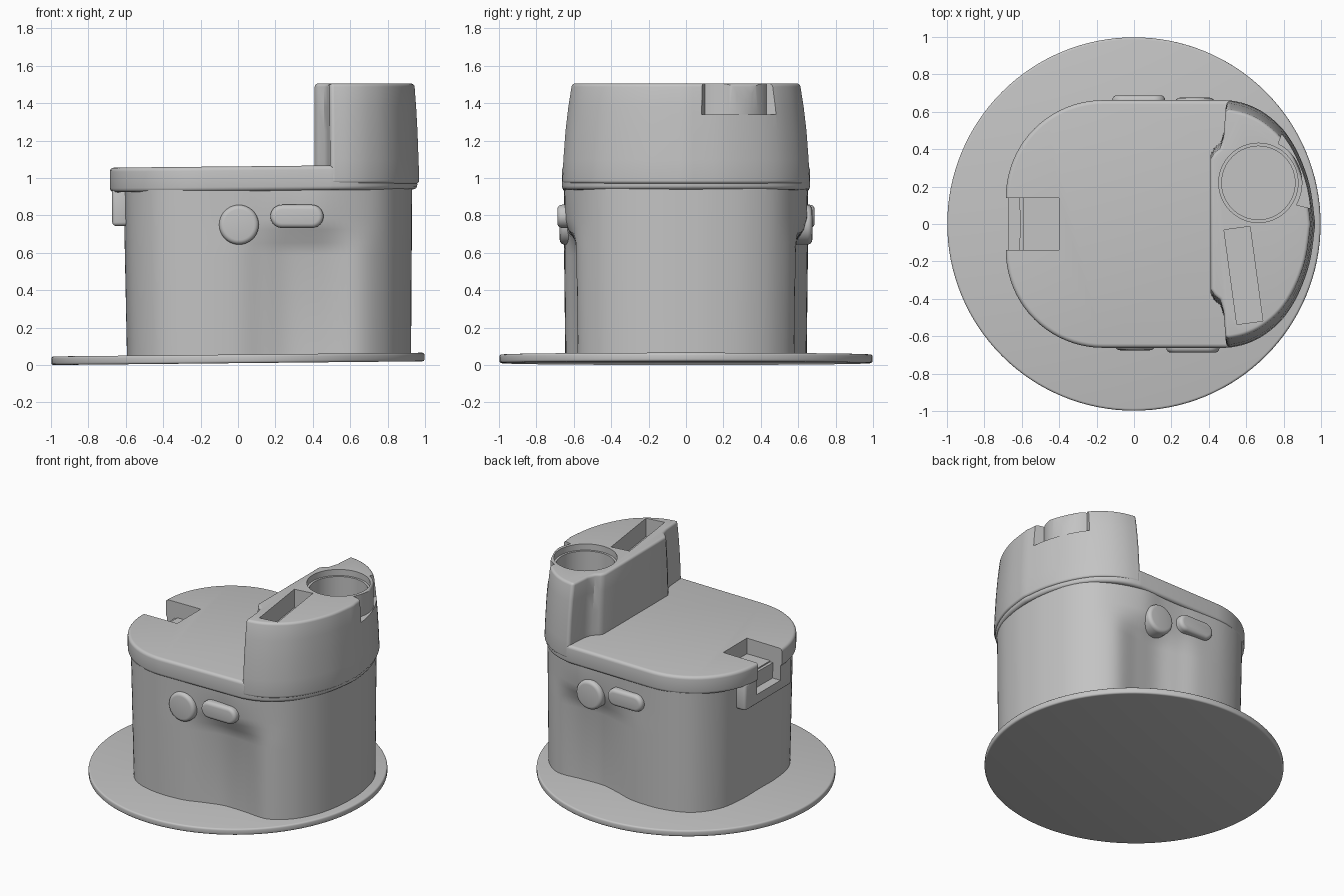
import bpy, bmesh
from math import cos, sin, pi, radians
from mathutils import Vector

cube = bpy.data.objects.get("Cube")
if cube:
    bpy.data.objects.remove(cube, do_unlink=True)

grey = bpy.data.materials.new("plain grey")
grey.use_nodes = True
colour = (0.55, 0.55, 0.55, 1)
grey.diffuse_color = colour
grey.node_tree.nodes["Principled BSDF"].inputs["Base Color"].default_value = colour

parts, cutters = [], []
TILT = -0.01


def loft(name, rings, group=parts):
    """Skin a stack of equal rings and cap both ends."""
    bm = bmesh.new()
    loops = [[bm.verts.new(p) for p in ring] for ring in rings]
    n = len(loops[0])
    for a, b in zip(loops, loops[1:]):
        for i in range(n):
            j = (i + 1) % n
            bm.faces.new((a[i], a[j], b[j], b[i]))
    bm.faces.new(loops[0])
    bm.faces.new(loops[-1])
    bmesh.ops.recalc_face_normals(bm, faces=bm.faces)
    mesh = bpy.data.meshes.new(name)
    bm.to_mesh(mesh)
    bm.free()
    mesh.materials.append(grey)
    obj = bpy.data.objects.new(name, mesh)
    bpy.context.scene.collection.objects.link(obj)
    group.append(obj)
    return obj


def prism(name, outline, z0, z1, group=parts):
    return loft(name, [[(x, y, z) for x, y in outline] for z in (z0, z1)], group)


def mirrored(half):
    """Close a half outline that starts and ends on the centre line."""
    return half + [(x, -y) for x, y in reversed(half[1:-1])]


def arc(cx, cy, r, a0, a1, n):
    return [(cx + r * cos(radians(a0 + (a1 - a0) * i / n)),
             cy + r * sin(radians(a0 + (a1 - a0) * i / n))) for i in range(n + 1)]


def circle(cx, cy, r, n=64):
    return arc(cx, cy, r, 0, 360, n)[:-1]


def rect(x0, x1, y0, y1):
    return [(x0, y0), (x1, y0), (x1, y1), (x0, y1)]


def smooth(points, steps=6, closed=True):
    """Catmull-Rom curve through the points."""
    p = [Vector(q) for q in points]
    if not closed:
        p = [p[0]] + p + [p[-1]]
    n, out = len(p), []
    for i in range(n if closed else n - 3):
        a, b, c, d = (p[(i + k) % n] for k in range(4))
        for s in range(steps):
            t = s / steps
            out.append(tuple(0.5 * (2 * b + (c - a) * t + (2 * a - 5 * b + 4 * c - d) * t * t
                                    + (3 * b - a - 3 * c + d) * t ** 3)))
    return out if closed else out + [tuple(points[-1])]


def bevel(obj, width, segments=4):
    m = obj.modifiers.new("round", 'BEVEL')
    m.width, m.segments = width, segments
    m.limit_method, m.angle_limit = 'ANGLE', radians(40)


def cut(obj, cutter):
    cutter.hide_render = True
    m = obj.modifiers.new("cut", 'BOOLEAN')
    m.operation, m.object, m.solver = 'DIFFERENCE', cutter, 'EXACT'


# Round base plate
base = prism("base_plate", circle(0, 0, 0.998, 128), 0.01, 0.056)
bevel(base, 0.012, 3)

# Body: waisted below, swelling out under the lid
def body_ring(waist, z):
    half = [(-0.59, 0), (-0.59, 0.2), (-0.555, 0.4), (-0.44, 0.56), (-0.25, 0.635), (-0.02, 0.64),
            (0.14, (0.6 + waist) / 2 + 0.015), (0.28, waist), (0.45, waist + 0.005),
            (0.64, 0.575), (0.78, 0.48), (0.87, 0.33), (0.915, 0.15), (0.925, 0)]
    grow = 1 + 0.018 * z
    return [(x * grow, y * grow, z) for x, y in smooth(mirrored(half))]

body = loft("body", [body_ring(w, z) for w, z in
                     ((0.56, 0.04), (0.56, 0.58), (0.575, 0.65), (0.615, 0.72), (0.63, 0.78), (0.63, 0.94))])

# Lid with rounded rim
right_edge = smooth([(0.5, 0.662), (0.6, 0.64), (0.7, 0.59), (0.8, 0.5), (0.88, 0.37),
                     (0.94, 0.2), (0.968, 0)], 4, False)
lid_outline = mirrored([(-0.675, 0)] + arc(-0.155, 0.142, 0.52, 180, 90, 20) + right_edge)
lid = prism("lid", lid_outline, 0.93, 1.062)
bevel(lid, 0.022)

# Hooked lip under the lid
lip = prism("lid_lip", rect(-0.665, -0.57, -0.27, 0.27), 0.75, 0.95)
bevel(lip, 0.02, 3)

for obj in (base, body, lid, lip):
    obj.rotation_euler.y = TILT

# Spout notch through lid and lip
notch = prism("notch_cutter", rect(-0.8, -0.4, -0.138, 0.138), 0.943, 1.3, cutters)
drop = prism("drop_cutter", rect(-0.8, -0.59, -0.138, 0.138), 0.82, 1.2, cutters)
cut(lid, notch)
cut(lid, drop)
cut(lip, drop)

# Tower tapering towards its top
tower_half = [(0.41, 0), (0.41, 0.375), (0.43, 0.41), (0.462, 0.435), (0.482, 0.5), (0.492, 0.64)]
tower_outline = mirrored(tower_half + right_edge)

def tower_ring(z, sx, sy):
    return [(0.41 + (x - 0.41) * sx, y * sy, z) for x, y in tower_outline]

tower = loft("tower", [tower_ring(*r) for r in
                       ((0.97, 1.003, 1.003), (1.1, 0.995, 0.995), (1.25, 0.985, 0.978),
                        (1.38, 0.972, 0.955), (1.505, 0.955, 0.925))])
bevel(tower, 0.02)

# Cup hole with ledge, angled slot and outer scoop
hx, hy = 0.665, 0.22
cut(tower, prism("rim_cutter", circle(hx, hy, 0.212), 1.46, 1.7, cutters))
cut(tower, prism("cup_cutter", circle(hx, hy, 0.196), 1.1, 1.65, cutters))
slot = prism("slot_cutter", rect(-0.07, 0.07, -0.255, 0.255), 1.37, 1.75, cutters)
slot.location = (0.585, -0.275, 0)
slot.rotation_euler.z = 0.135
cut(tower, slot)
scoop = arc(hx, hy, 0.235, -30, 63, 20) + [(0.79, 0.48), (0.84, 0.52), (1.2, 0.8), (1.2, 0.02)]
cut(tower, prism("scoop_cutter", scoop, 1.34, 1.8, cutters))

# Side buttons: a round one and a pill on each side
pill = arc(0.08, 0, 0.062, -90, 90, 16) + arc(-0.08, 0, 0.062, 90, 270, 16)
for side, sign, round_x, pill_x in (("front", -1, 0.005, 0.315), ("back", 1, 0.325, 0.025)):
    for kind, outline, x, z in (("round", circle(0, 0, 0.106, 40), round_x, 0.75),
                                ("pill", pill, pill_x, 0.795)):
        face = 0.688 if kind == "pill" else 0.675
        button = prism(f"{side}_{kind}_button", outline, 0.5, face)
        button.rotation_euler.x = -sign * pi / 2
        button.location = (x, 0, z)
        bevel(button, 0.025)

# Bake the modifiers, drop the cutters, shade smooth
bpy.context.view_layer.update()
graph = bpy.context.evaluated_depsgraph_get()
baked = [bpy.data.meshes.new_from_object(o.evaluated_get(graph)) for o in parts]
for obj, mesh in zip(parts, baked):
    obj.modifiers.clear()
    obj.data = mesh
for c in cutters:
    bpy.data.objects.remove(c, do_unlink=True)
bpy.ops.object.select_all(action='DESELECT')
for obj in parts:
    obj.select_set(True)
bpy.context.view_layer.objects.active = body
bpy.ops.object.shade_smooth_by_angle(angle=radians(35))
